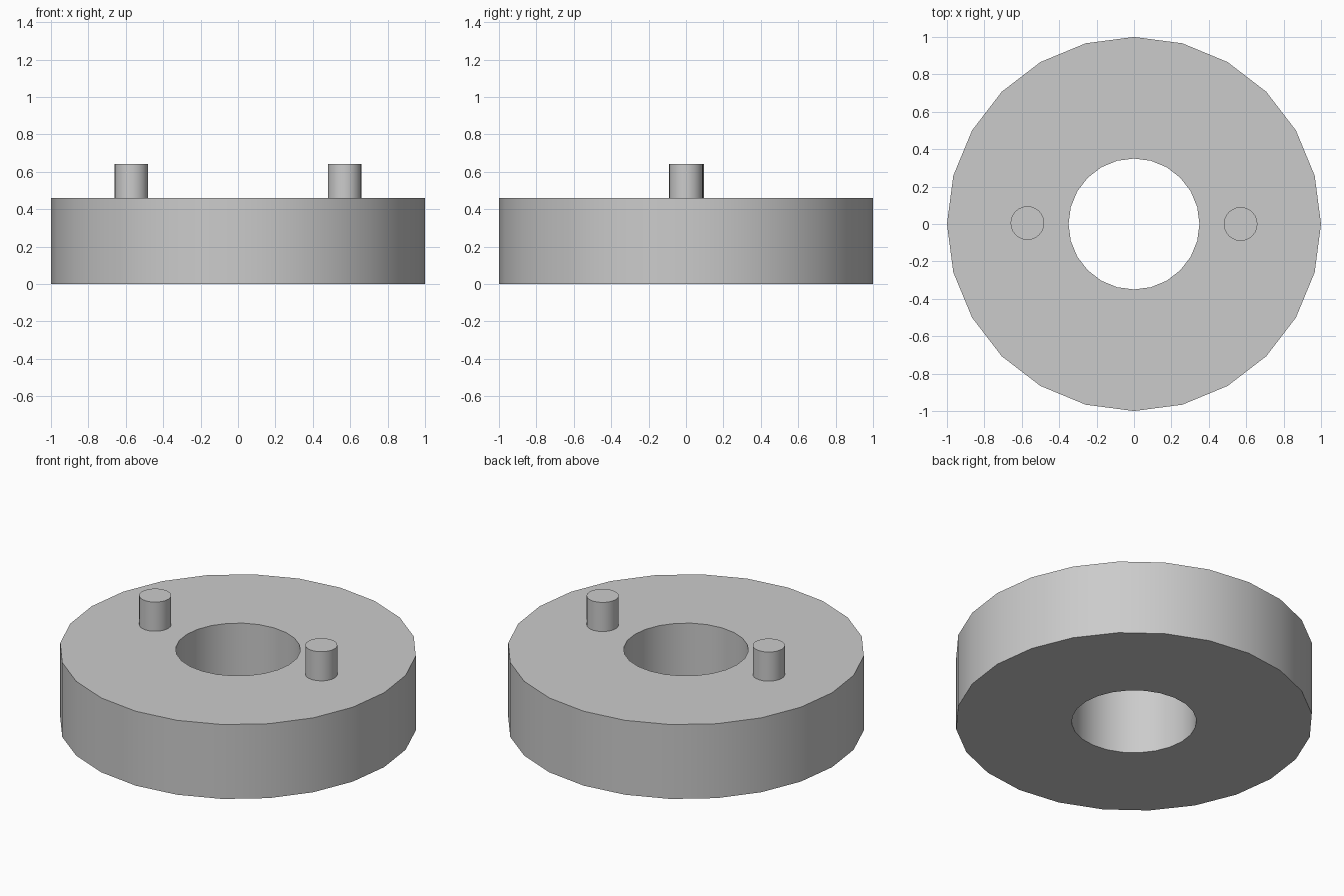
import bpy, bmesh, math
from mathutils import Vector

cube = bpy.data.objects.get("Cube")
if cube:
    bpy.data.objects.remove(cube, do_unlink=True)

SIDES = 24
RING_TOP, PEG_TOP = 0.46, 0.64
OUTER, BORE, PEG_RADIUS = 1.0, 0.35, 0.09

grey = bpy.data.materials.new("plain grey")
grey.use_nodes = True
colour = (0.6, 0.6, 0.6, 1)
grey.diffuse_color = colour
grey.node_tree.nodes["Principled BSDF"].inputs["Base Color"].default_value = colour


def lathe(name, profile, closed, location=(0, 0, 0)):
    """Turn an (r, z) profile around the vertical axis."""
    bm = bmesh.new()
    verts = [bm.verts.new((r, 0, z)) for r, z in profile]
    edges = [bm.edges.new(pair) for pair in zip(verts, verts[1:])]
    if closed:
        edges.append(bm.edges.new((verts[-1], verts[0])))
    bmesh.ops.spin(bm, geom=verts + edges, cent=(0, 0, 0), axis=(0, 0, 1),
                   angle=math.tau, steps=SIDES, use_duplicate=False)
    bmesh.ops.remove_doubles(bm, verts=bm.verts[:], dist=0.0001)
    bmesh.ops.recalc_face_normals(bm, faces=bm.faces[:])
    mesh = bpy.data.meshes.new(name)
    bm.to_mesh(mesh)
    bm.free()
    mesh.materials.append(grey)
    obj = bpy.data.objects.new(name, mesh)
    obj.location = Vector(location)
    bpy.context.collection.objects.link(obj)
    bpy.ops.object.select_all(action="DESELECT")
    obj.select_set(True)
    bpy.context.view_layer.objects.active = obj
    bpy.ops.object.shade_smooth_by_angle(angle=math.radians(30))
    return obj


# Thick ring with a central bore
lathe("ring_body", [(BORE, 0), (OUTER, 0), (OUTER, RING_TOP), (BORE, RING_TOP)], True)

# Two upright pegs on the top face
peg = [(0, RING_TOP - 0.005), (PEG_RADIUS, RING_TOP - 0.005), (PEG_RADIUS, PEG_TOP), (0, PEG_TOP)]
for name, x, y in (("left_peg", 0.57, 0), ("right_peg", -0.57, 0.005)):
    lathe(name, peg, False, (x, y, 0))
